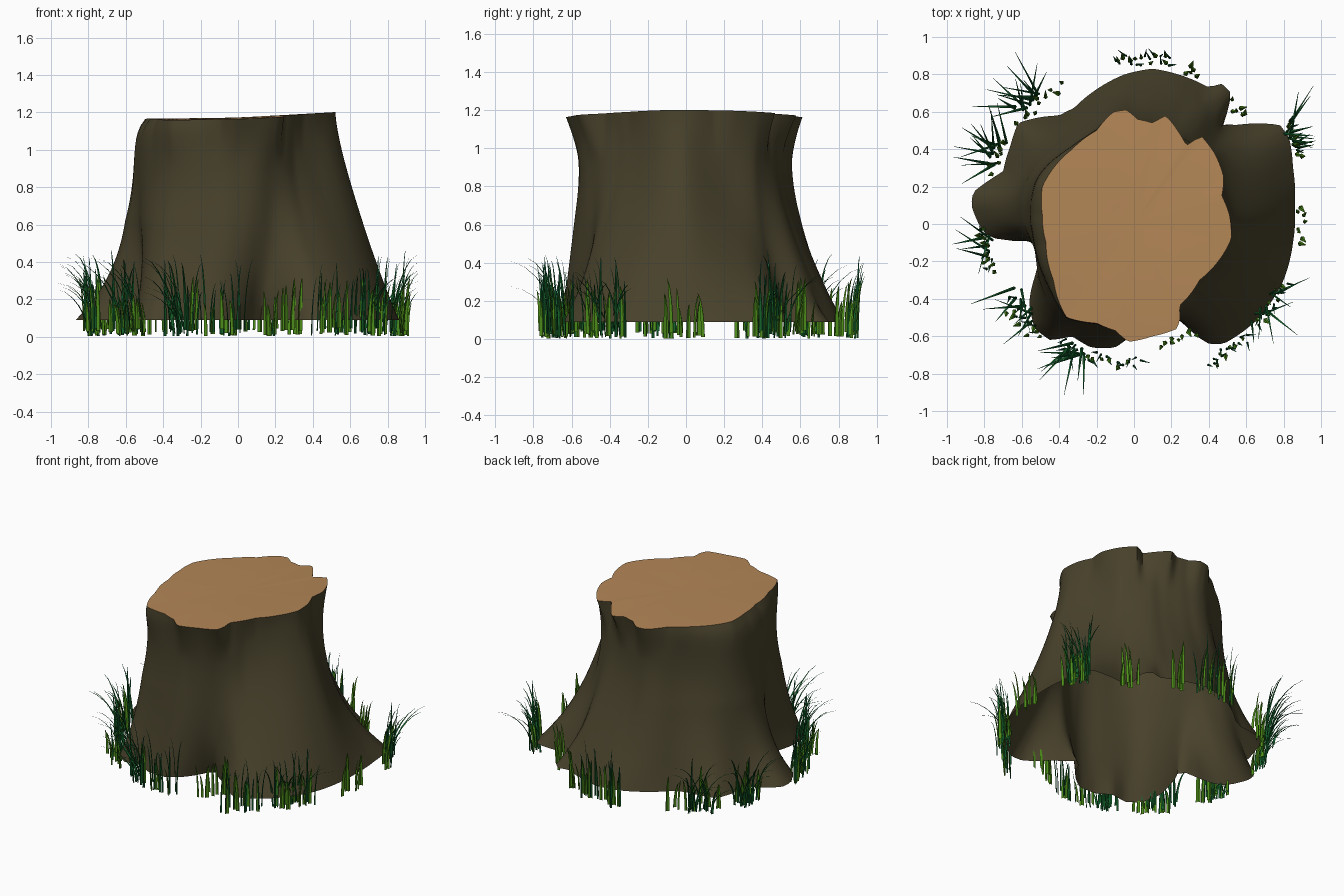
import bpy, bmesh, random
from math import sin, cos, pi, atan2, hypot, radians
from mathutils import Vector

random.seed(7)
cube = bpy.data.objects.get("Cube")
if cube:
    bpy.data.objects.remove(cube, do_unlink=True)


def material(name, rgb):
    m = bpy.data.materials.new(name)
    m.use_nodes = True
    m.diffuse_color = (*rgb, 1)
    bsdf = m.node_tree.nodes["Principled BSDF"]
    bsdf.inputs["Base Color"].default_value = (*rgb, 1)
    bsdf.inputs["Roughness"].default_value = 0.9
    return m


BARK = material("bark brown", (0.064, 0.053, 0.024))
WOOD = material("cut wood tan", (0.45, 0.24, 0.095))
LIGHT = material("light grass green", (0.075, 0.27, 0.01))
DARK = material("dark grass green", (0.008, 0.13, 0.026))
TEAL = material("blue green tips", (0.03, 0.25, 0.11))


def finish(bm, name, mats):
    mesh = bpy.data.meshes.new(name)
    bm.to_mesh(mesh)
    bm.free()
    for m in mats:
        mesh.materials.append(m)
    ob = bpy.data.objects.new(name, mesh)
    bpy.context.collection.objects.link(ob)
    bpy.ops.object.select_all(action="DESELECT")
    ob.select_set(True)
    bpy.context.view_layer.objects.active = ob
    bpy.ops.object.shade_smooth_by_angle(angle=radians(50))


# Outlines in hundredths, counter-clockwise: spread roots and broken cut edge
ROOTS = [(86, 10), (85, 30), (83, 46), (78, 53), (55, 53), (47, 53), (50, 60), (52, 70),
         (47, 75), (40, 73), (20, 81), (10, 83), (-5, 80), (-20, 72), (-32, 62), (-40, 58),
         (-62, 54), (-66, 42), (-70, 28), (-78, 23), (-86, 17), (-87, 10), (-83, 0),
         (-78, -7), (-66, -9), (-51, -9), (-47, -13), (-53, -28), (-56, -42), (-53, -56),
         (-45, -62), (-33, -60), (-23, -66), (-10, -66), (0, -58), (8, -45), (12, -42),
         (24, -51), (35, -61), (40, -64), (48, -64), (65, -52), (80, -30), (85, -10)]
CUT = [(51, 5), (47, 15), (48, 25), (43, 38), (36, 47), (28, 42), (24, 49), (17, 58),
       (10, 54), (2, 56), (-4, 61), (-11, 60), (-20, 50), (-33, 40), (-43, 30), (-49, 20),
       (-49, 5), (-47, -10), (-43, -30), (-40, -42), (-36, -50), (-20, -53), (-10, -57),
       (-3, -63), (10, -60), (23, -56), (25, -49), (24, -44), (35, -30), (45, -20), (52, -8)]
# How sharply the foot flares: direction in degrees, exponent
FLARE = [(0, 1.3), (20, 2.2), (38, 3.2), (60, 2.4), (90, 2.1), (135, 2.6), (180, 3.2),
         (225, 2.8), (270, 2.8), (305, 2.1), (340, 1.3)]
N, RINGS, BASE = 180, 28, 0.09


def around(pairs):
    """Interpolate (angle, value) pairs to N directions."""
    pairs = sorted(pairs)
    pairs = ([(a - 2 * pi, v) for a, v in pairs[-2:]] + pairs
             + [(a + 2 * pi, v) for a, v in pairs[:2]])
    out = []
    for i in range(N):
        a = 2 * pi * i / N
        for (a0, v0), (a1, v1) in zip(pairs, pairs[1:]):
            if a0 <= a <= a1:
                out.append(v0 + (v1 - v0) * (a - a0) / max(a1 - a0, 1e-6))
                break
    return out


def radii(points):
    return around([(atan2(y, x) % (2 * pi), hypot(x, y) / 100) for x, y in points])


def blur(values, k):
    return [sum(values[(i + j) % N] for j in range(-k, k + 1)) / (2 * k + 1) for i in range(N)]


roots, cut = radii(ROOTS), radii(CUT)
soft_roots, soft_cut = blur(roots, 3), blur(cut, 6)
flare = blur(around([(radians(d), e) for d, e in FLARE]), 4)


def rim_height(x, y):
    return 1.183 + 0.035 * x - 0.05 * y * y


def bark_point(i, t):
    a = 2 * pi * i / N
    w = min(1, 1.6 * sin(pi * t))
    low = roots[i] + (soft_roots[i] - roots[i]) * w
    high = cut[i] + (soft_cut[i] - cut[i]) * w
    r = high + (low - high) * (1 - t) ** flare[i]
    # bulge under the rim on one side, narrow waist front and back
    r += 0.07 * max(0, -cos(a)) * (1 - t ** 16) * min(1, 2 * t)
    r -= 0.05 * abs(sin(a)) * sin(pi * t ** 2)
    r += 0.01 * sin(pi * t) * sin(7 * a + 2 * t)
    x, y = r * cos(a), r * sin(a)
    return Vector((x, y, BASE + (rim_height(x, y) - BASE) * t))


# Bark wall, open underneath
bm = bmesh.new()
rings = [[bm.verts.new(bark_point(i, (k / RINGS) ** 0.9)) for i in range(N)]
         for k in range(RINGS + 1)]
for lo, hi in zip(rings, rings[1:]):
    for i in range(N):
        j = (i + 1) % N
        bm.faces.new((lo[i], lo[j], hi[j], hi[i]))
finish(bm, "stump_bark", [BARK])

# Cut top: rings shrinking to the centre
bm = bmesh.new()
tops = []
for s in (1, 0.8, 0.5, 0.25):
    ring = []
    for i in range(N):
        p = bark_point(i, 1) * s
        ring.append(bm.verts.new((p.x, p.y, rim_height(p.x, p.y) - 0.012 * (1 - s))))
    tops.append(ring)
centre = bm.verts.new((0, 0, rim_height(0, 0) - 0.012))
for outer, inner in zip(tops, tops[1:]):
    for i in range(N):
        j = (i + 1) % N
        bm.faces.new((outer[i], outer[j], inner[j], inner[i]))
for i in range(N):
    bm.faces.new((tops[-1][i], tops[-1][(i + 1) % N], centre))
finish(bm, "cut_top", [WOOD])


def blade(bm, root, angle, height, reach, width, tip, segs=6):
    """Tapered, folded leaf that bends outward, kept inside the plot."""
    out = Vector((cos(angle), sin(angle), 0))
    side = Vector((-out.y, out.x, 0))
    while max(abs(c) for c in root + out * reach) > 0.97:
        reach *= 0.9
    prev = None
    for k in range(segs + 1):
        s = k / segs
        mid = root + out * reach * s ** 1.7 + Vector((0, 0, height * (1 - (1 - s) ** 1.5)))
        w = width * (1 - s ** 1.8) + 0.0008
        row = [bm.verts.new(mid + side * w * d + out * w * 0.7 * abs(d)) for d in (-1, 0, 1)]
        if prev:
            for d in (0, 1):
                f = bm.faces.new((prev[d], prev[d + 1], row[d + 1], row[d]))
                f.material_index = int(tip and k >= segs - 1)
        prev = row


# Grass kinds: height, reach, half width, teal tips, spread in direction
KINDS = {"reed": (0.26, 0.04, 0.012, False, 0.9),
         "stalk": (0.37, 0.05, 0.006, True, 1.5),
         "fan": (0.36, 0.22, 0.007, False, 1.2)}


def tuft(name, kind, x, y, count, length):
    """Row of blades along the foot of the stump, leaning outward."""
    h, reach, width, tip, spread = KINDS[kind]
    facing = atan2(y, x)
    out = Vector((cos(facing), sin(facing), 0))
    along = Vector((-out.y, out.x, 0))
    bm = bmesh.new()
    for n in range(count):
        step = (n + random.uniform(0.1, 0.9)) / count - 0.5
        root = (Vector((x, y, random.uniform(0.003, 0.05))) + along * length * step
                + out * random.uniform(-0.03, 0.03))
        blade(bm, root, facing + random.uniform(-spread, spread), h * random.uniform(0.6, 1.15),
              reach * random.uniform(0.5, 1.2), width * random.uniform(0.8, 1.2), tip)
    finish(bm, name, [LIGHT if kind == "reed" else DARK, TEAL])


TUFTS = [("reed", [(0.24, -0.6, 9, 0.22), (-0.15, -0.72, 6, 0.26), (0.88, 0, 8, 0.22),
                   (0.3, 0.8, 5, 0.08), (0.55, 0.6, 6, 0.12), (-0.78, -0.14, 10, 0.24),
                   (-0.58, -0.53, 10, 0.25), (0.72, -0.42, 9, 0.26), (0.05, 0.87, 9, 0.32),
                   (-0.5, 0.64, 10, 0.34), (-0.72, 0.36, 8, 0.22), (0.86, 0.44, 8, 0.2),
                   (0.5, -0.67, 6, 0.22)]),
         ("stalk", [(-0.1, -0.72, 13, 0.3), (0.5, -0.67, 14, 0.28), (-0.33, -0.65, 7, 0.14),
                    (0.72, -0.42, 12, 0.28), (-0.6, -0.48, 11, 0.28), (0.05, 0.87, 14, 0.32),
                    (-0.79, -0.14, 9, 0.22), (0.85, 0.46, 9, 0.18)]),
         ("fan", [(-0.56, 0.65, 15, 0.16), (-0.73, 0.38, 15, 0.14), (-0.31, -0.67, 12, 0.1),
                  (-0.58, -0.42, 10, 0.22), (0.83, 0.46, 11, 0.14), (0.69, -0.43, 9, 0.2),
                  (-0.77, -0.11, 6, 0.14)])]
for kind, places in TUFTS:
    for n, (x, y, count, length) in enumerate(places, 1):
        tuft(f"grass_{kind}_{n}", kind, x, y, count, length)
